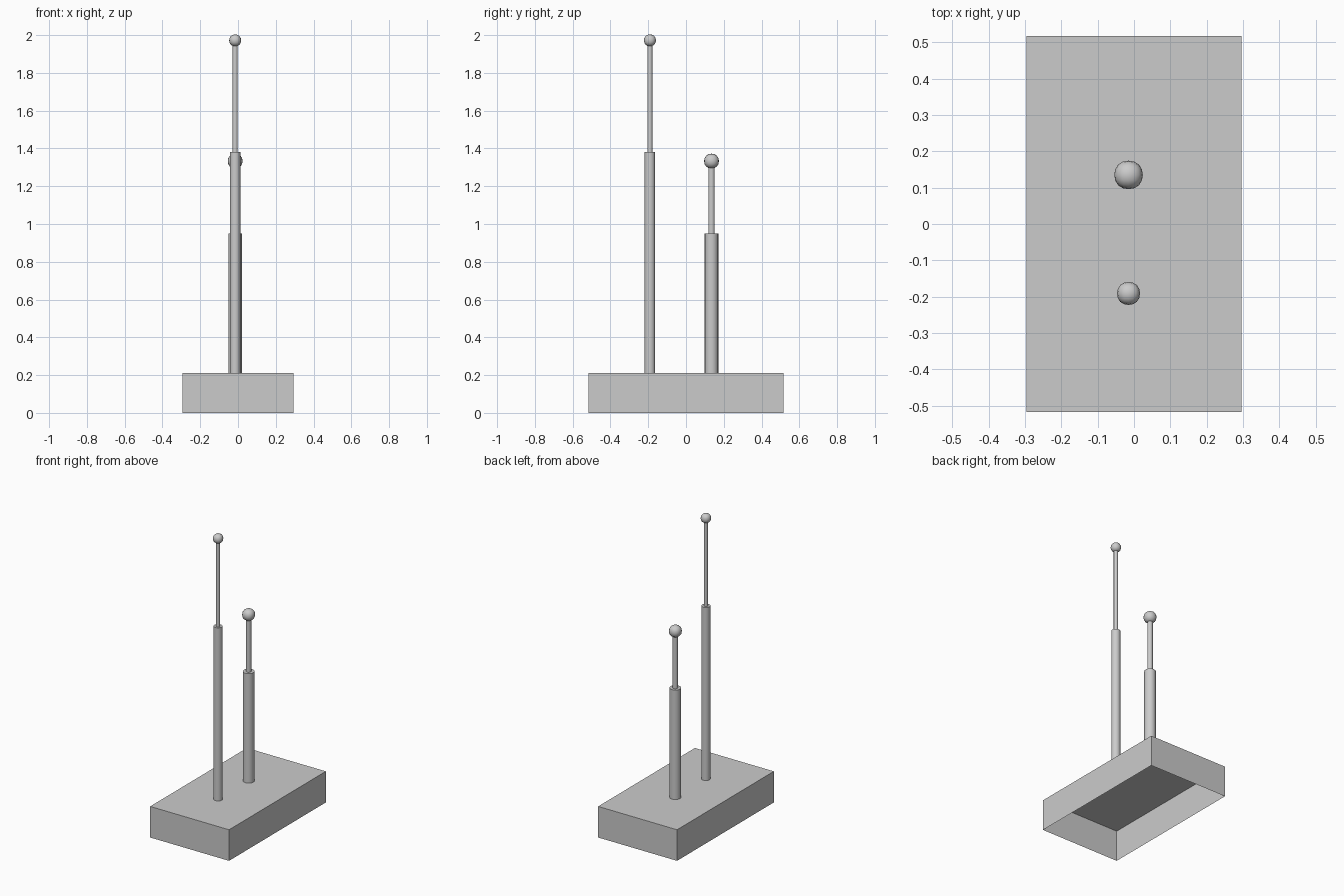
import bpy, bmesh, math
from mathutils import Matrix

if "Cube" in bpy.data.objects:
    bpy.data.objects.remove(bpy.data.objects["Cube"])

X = -0.015       # both antennas share this x
TOP = 0.21       # top of the base


def finish(bm, name, smooth=None):
    mesh = bpy.data.meshes.new(name)
    bm.to_mesh(mesh)
    bm.free()
    ob = bpy.data.objects.new(name, mesh)
    bpy.context.collection.objects.link(ob)
    if smooth:
        bpy.ops.object.select_all(action='DESELECT')
        ob.select_set(True)
        bpy.context.view_layer.objects.active = ob
        bpy.ops.object.shade_smooth_by_angle(angle=math.radians(smooth))
    return ob


def tube(name, y, r, z0, z1, sides=16):
    bm = bmesh.new()
    bmesh.ops.create_cone(bm, cap_ends=True, segments=sides, radius1=r, radius2=r,
                          depth=z1 - z0,
                          matrix=Matrix.Translation((X, y, (z0 + z1) / 2)))
    finish(bm, name, 40)


def ball(name, y, z, r):
    # rounded-cube ball: silhouette is slightly squared
    bm = bmesh.new()
    bmesh.ops.create_cube(bm, size=2 * r)
    ob = finish(bm, name)
    ob.location = (X, y, z)
    sub = ob.modifiers.new("round", 'SUBSURF')
    sub.levels = sub.render_levels = 2
    for p in ob.data.polygons:
        p.use_smooth = True
    # compensate for the subdivision shrink
    ob.scale = (1.3,) * 3


# Base: thin-walled box, open underneath
bm = bmesh.new()
bmesh.ops.create_cube(bm, size=1, matrix=Matrix.Translation((0, 0, TOP / 2))
                      @ Matrix.Diagonal((0.59, 1.034, TOP, 1)))
bmesh.ops.delete(bm, geom=[f for f in bm.faces if f.normal.z < -0.5], context='FACES')
finish(bm, "base")

# Antennas: sleeve, rod and ball tip
for name, y, r, sleeve_top, tip_z, ball_r in (
        ("tall", -0.191, 0.028, 1.38, 1.972, 0.029),
        ("short", 0.135, 0.036, 0.95, 1.333, 0.036)):
    tube(name + "_sleeve", y, r, TOP, sleeve_top)
    tube(name + "_rod", y, r * 0.47, sleeve_top, tip_z - ball_r * 0.6)
    ball(name + "_ball_tip", y, tip_z, ball_r)
